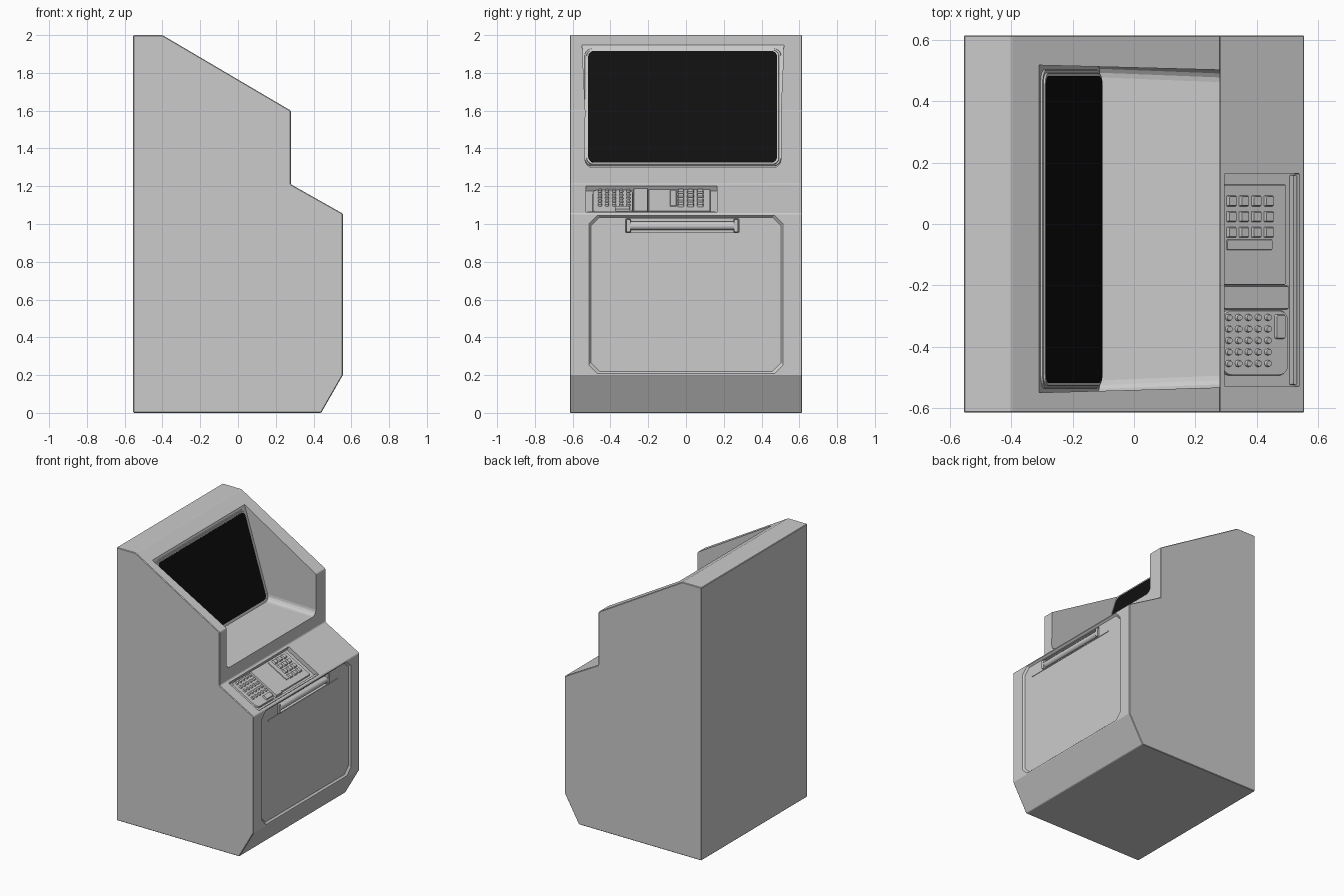
import bpy, bmesh, math
from mathutils import Vector

if "Cube" in bpy.data.objects:
    bpy.data.objects.remove(bpy.data.objects["Cube"])


def loft(name, sections, color=None):
    """Solid through equal-length point loops, capped at both ends."""
    bm = bmesh.new()
    rings = [[bm.verts.new(p) for p in s] for s in sections]
    n = len(rings[0])
    for a, b in zip(rings, rings[1:]):
        for i in range(n):
            j = (i + 1) % n
            bm.faces.new((a[i], a[j], b[j], b[i]))
    bm.faces.new(rings[0])
    bm.faces.new(rings[-1])
    bmesh.ops.recalc_face_normals(bm, faces=bm.faces)
    me = bpy.data.meshes.new(name)
    bm.to_mesh(me)
    bm.free()
    ob = bpy.data.objects.new(name, me)
    bpy.context.collection.objects.link(ob)
    if color:
        mat = bpy.data.materials.new(name)
        mat.diffuse_color = color
        mat.use_nodes = True
        mat.node_tree.nodes["Principled BSDF"].inputs["Base Color"].default_value = mat.diffuse_color
        me.materials.append(mat)
    return ob


def rounded(y0, y1, t0, t1, r, seg=4):
    """Rounded rectangle outline; seg=1 gives chamfered corners."""
    pts = []
    corners = ((y1 - r, t1 - r), (y0 + r, t1 - r), (y0 + r, t0 + r), (y1 - r, t0 + r))
    for k, (cy, ct) in enumerate(corners):
        for i in range(seg + 1):
            a = math.pi / 2 * (k + i / seg)
            pts.append((cy + r * math.cos(a), ct + r * math.sin(a)))
    return pts


# Surface frames: (y, position, height above the surface) -> 3D
def on_front(y, z, n):
    return Vector((0.555 + n, y, z))


def on_desk(y, x, n):
    return Vector((x + 0.491 * n, y, 1.21 - (x - 0.28) * 0.5636 + 0.871 * n))


def on_screen(y, z, n):
    return Vector((-0.11 - (z - 1.30) * 0.309 + 0.955 * n, y, z + 0.295 * n))


def plate(name, frame, y0, y1, t0, t1, n0, n1, r=0.004, seg=2, taper=0.0, color=None):
    """Rounded plate on a frame; taper shrinks the n1 end."""
    a = rounded(y0, y1, t0, t1, r, seg)
    b = rounded(y0 + taper, y1 - taper, t0 + taper, t1 - taper, r, seg)
    return loft(name, [[frame(y, t, n0) for y, t in a],
                       [frame(y, t, n1) for y, t in b]], color)


def apply_modifier(ob, mod):
    bpy.context.view_layer.objects.active = ob
    bpy.ops.object.modifier_apply(modifier=mod.name)


def cut(target, cutter):
    m = target.modifiers.new("cut", 'BOOLEAN')
    m.operation = 'DIFFERENCE'
    m.solver = 'EXACT'
    m.object = cutter
    apply_modifier(target, m)
    bpy.data.objects.remove(cutter)


# Cabinet body from its side profile
profile = [(-0.555, 0), (0.44, 0), (0.555, 0.2), (0.555, 1.055),
           (0.28, 1.21), (0.28, 1.6), (-0.4, 2), (-0.555, 2)]
cabinet = loft("cabinet", [[(x, y, z) for x, z in profile] for y in (-0.615, 0.615)])
bev = cabinet.modifiers.new("bevel", 'BEVEL')
bev.width = 0.004
bev.segments = 1
apply_modifier(cabinet, bev)

# Screen well, narrowing towards the front
well = loft("well_cutter", [
    [on_screen(y, z, 0) for y, z in rounded(-0.55, 0.518, 1.30, 2.1, 0.04)],
    [(0.4, y, z) for y, z in rounded(-0.53, 0.498, 1.30, 2.1, 0.04)]])
cut(cabinet, well)

# Door recess, handle pocket and control recess
cut(cabinet, plate("door_cutter", on_front, -0.515, 0.515, 0.208, 1.047,
                   0.001, -0.012, 0.045, 1, 0.012))
cut(cabinet, plate("pocket_cutter", on_front, -0.32, 0.28, 0.95, 1.03, 0.001, -0.045, 0.006))
cut(cabinet, plate("control_cutter", on_desk, -0.53, 0.165, 0.295, 0.54, 0.01, -0.03, 0.004, 2))

# Screen with stepped bezel
plate("screen_bezel_outer", on_screen, -0.54, 0.507, 1.303, 1.932, -0.01, 0.006, 0.04, 5, 0.005)
plate("screen_bezel_inner", on_screen, -0.53, 0.495, 1.310, 1.922, 0, 0.012, 0.035, 5, 0.004)
plate("screen", on_screen, -0.518, 0.482, 1.322, 1.912, 0, 0.014, 0.03, 5,
      color=(0.005, 0.005, 0.005, 1))

# Door handle: round bar, end mounts and lower lip
bar = loft("handle_bar", [[(0.53 + 0.023 * math.cos(a), y, 0.99 + 0.023 * math.sin(a))
                           for a in (i * math.tau / 20 for i in range(20))]
                          for y in (-0.31, 0.27)])
bar.data.polygons.foreach_set("use_smooth", [len(p.vertices) == 4 for p in bar.data.polygons])
for side, y in (("left", -0.305), ("right", 0.265)):
    plate("handle_mount_" + side, on_front, y - 0.013, y + 0.013, 0.955, 1.027,
          -0.045, -0.002, 0.006, 2, 0.003)
plate("handle_lip", on_front, -0.43, 0.38, 0.948, 0.956, -0.015, -0.008, 0.002, 1)

# Control trays inside the recess
plate("keypad_tray", on_desk, -0.2, 0.13, 0.297, 0.507, -0.032, -0.018, 0.004, 2, 0.003)
plate("tray_divider", on_desk, -0.28, -0.2, 0.297, 0.515, -0.032, -0.012, 0.004, 2, 0.004)
plate("keyboard_tray", on_desk, -0.495, -0.28, 0.297, 0.515, -0.032, -0.02, 0.03, 5, 0.003)
plate("recess_ledge", on_desk, -0.525, 0.16, 0.522, 0.538, -0.032, -0.008, 0.003, 2, 0.002)
plate("card_reader", on_desk, -0.085, -0.05, 0.31, 0.46, -0.02, -0.013, 0.003, 2, 0.002)

# Number keypad, 4 by 3 square keys
for i in range(4):
    for j in range(3):
        x, y = 0.326 + 0.0405 * i, 0.075 - 0.051 * j
        plate(f"keypad_key_{i}_{j}", on_desk, y - 0.018, y + 0.018, x - 0.016, x + 0.016,
              -0.02, -0.006, 0.003, 2, 0.004)

# Keyboard, 5 by 5 small round keys
for i in range(5):
    for j in range(5):
        x, y = 0.318 + 0.032 * i, -0.305 - 0.0375 * j
        plate(f"keyboard_key_{i}_{j}", on_desk, y - 0.011, y + 0.011, x - 0.0105, x + 0.0105,
              -0.022, -0.009, 0.008, 3, 0.002)
plate("space_key", on_desk, -0.375, -0.295, 0.467, 0.503, -0.022, -0.009, 0.006, 3, 0.003)
